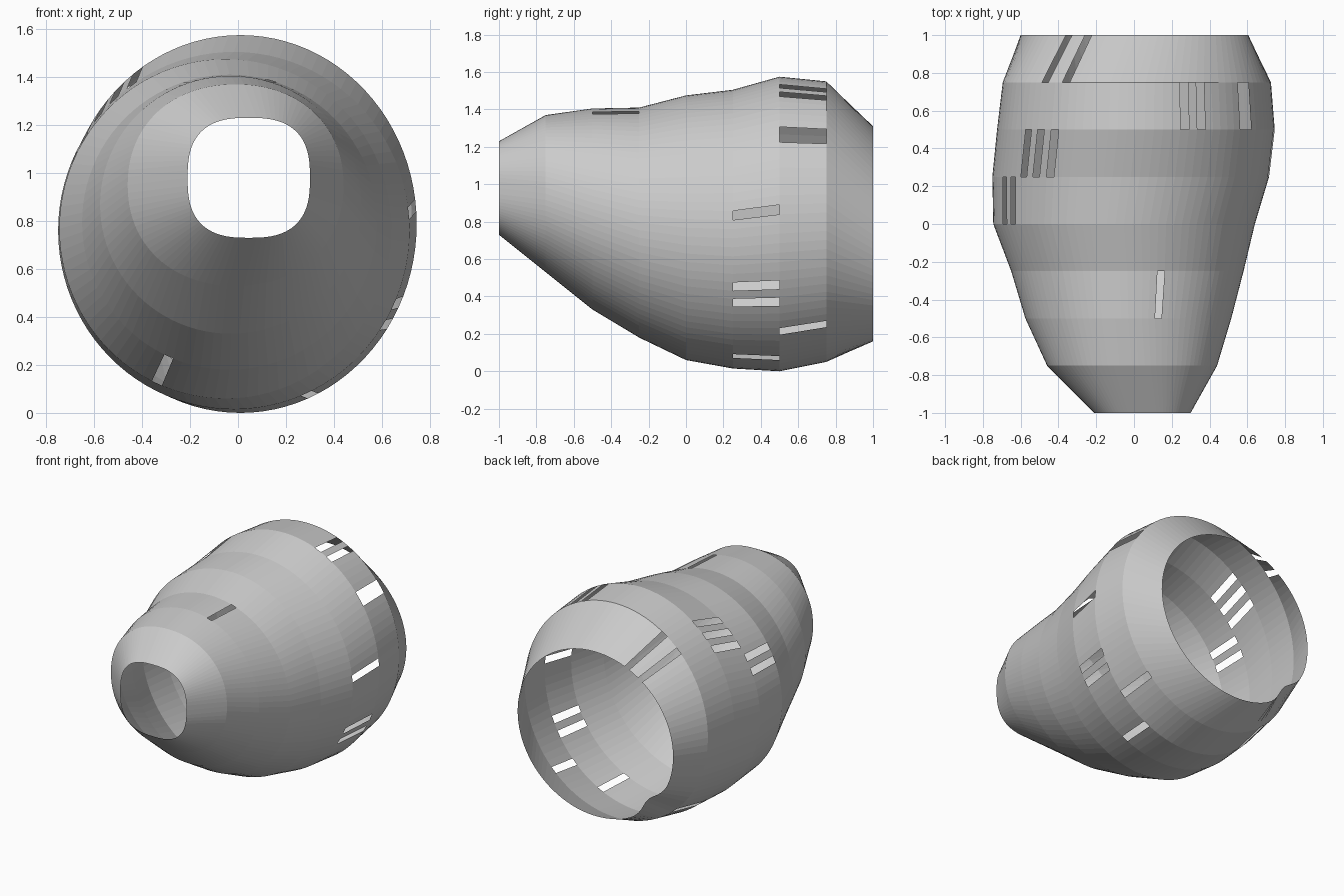
import bpy, bmesh
from math import sin, cos, pi, radians, copysign, exp

if "Cube" in bpy.data.objects:
    bpy.data.objects.remove(bpy.data.objects["Cube"])

N = 96  # sides of each ring

# Cross-sections every 0.25 along y: x min, x max, z min, z max, squareness
RINGS = [
    (-0.21, 0.30, 0.73, 1.23, 2.7),
    (-0.46, 0.44, 0.53, 1.37, 2.15),
    (-0.575, 0.515, 0.33, 1.405, 2.0),
    (-0.65, 0.58, 0.18, 1.41, 2.0),
    (-0.745, 0.64, 0.06, 1.475, 2.0),
    (-0.75, 0.715, 0.015, 1.505, 2.0),
    (-0.725, 0.745, 0.0, 1.575, 2.0),
    (-0.695, 0.725, 0.05, 1.55, 2.0),
    (-0.60, 0.605, 0.16, 1.31, 2.0),
]

# Open slots: band number -> angles in degrees around the shell
SLOTS = {
    2: [73],
    3: [-115.5],
    4: [155, 146.6],
    5: [5.5, -25, -33, -64.6, 140, 134, 127],
    6: [69, 60, 40.3, 33.8, -47, -128],
    7: [132, 123.5],
}


def bent(v, n):
    return copysign(abs(v) ** (2 / n), v)


def ring_point(i, k):
    x0, x1, z0, z1, n = RINGS[i]
    t = 2 * pi * k / N
    r = 1.0
    if i == 8:
        t -= radians(8)                                   # twisted rear rim
        turn = (t - radians(222) + pi) % (2 * pi) - pi
        r -= 0.09 * exp(-(turn / 0.2) ** 2)               # dent low on the left
    return ((x0 + x1) / 2 + r * (x1 - x0) / 2 * bent(cos(t), n),
            -1 + 0.25 * i,
            (z0 + z1) / 2 + r * (z1 - z0) / 2 * bent(sin(t), n))


# Open, single-walled shell
bm = bmesh.new()
rings = [[bm.verts.new(ring_point(i, k)) for k in range(N)] for i in range(len(RINGS))]
for i in range(len(RINGS) - 1):
    gaps = {int((a % 360) * N / 360) for a in SLOTS.get(i, [])}
    for k in range(N):
        if k in gaps:
            continue
        j = (k + 1) % N
        bm.faces.new((rings[i][k], rings[i][j], rings[i + 1][j], rings[i + 1][k]))
bmesh.ops.recalc_face_normals(bm, faces=bm.faces)

mesh = bpy.data.meshes.new("shell")
bm.to_mesh(mesh)
bm.free()
shell = bpy.data.objects.new("shell", mesh)
bpy.context.collection.objects.link(shell)
